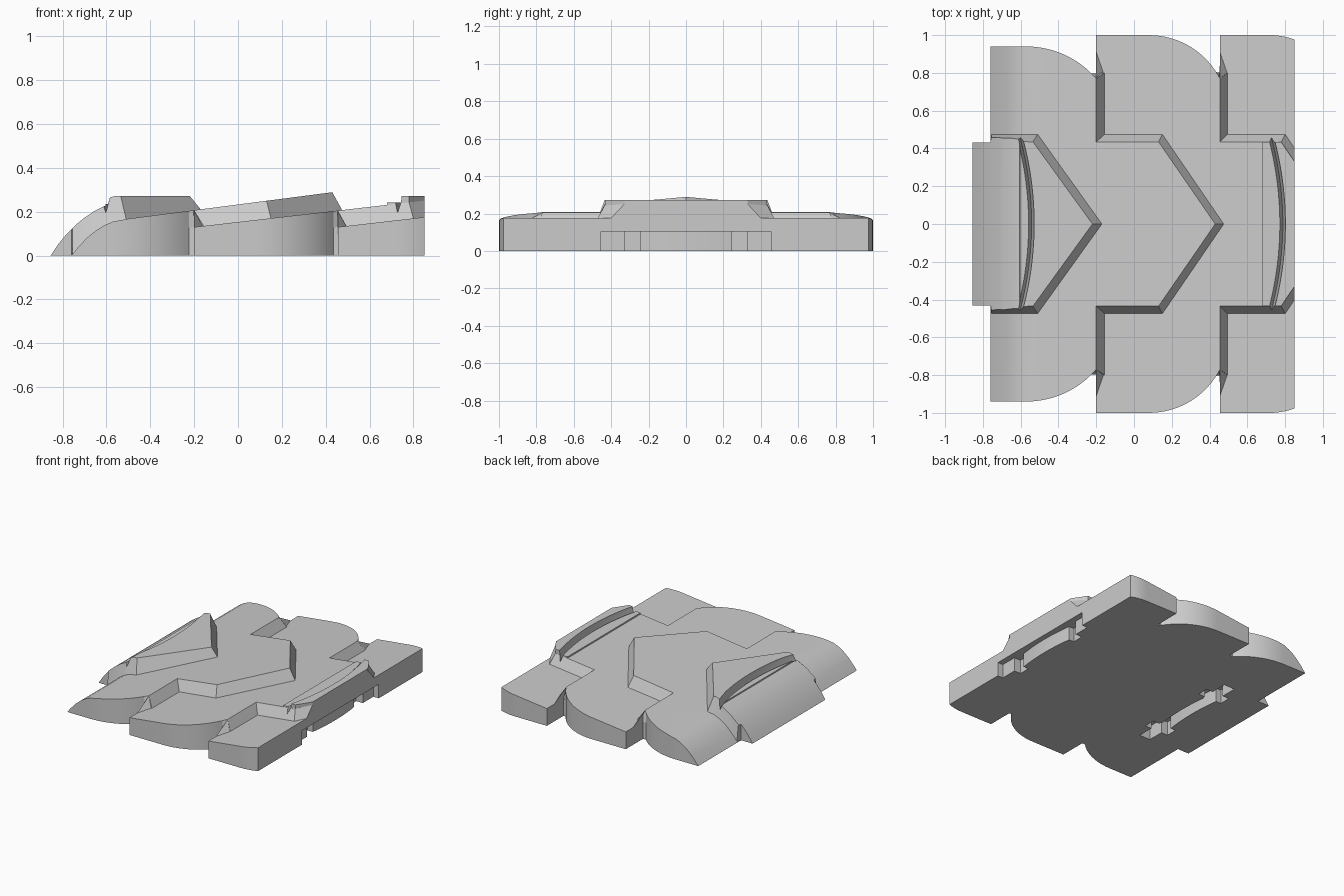
import bpy, bmesh, math

if "Cube" in bpy.data.objects:
    bpy.data.objects.remove(bpy.data.objects["Cube"])


def make(name, rings):
    """Closed solid skinned through equal-length rings of points."""
    bm = bmesh.new()
    vs = [[bm.verts.new(p) for p in r] for r in rings]
    n = len(vs[0])
    bm.faces.new(vs[0])
    bm.faces.new(vs[-1][::-1])
    for a, b in zip(vs, vs[1:]):
        for i in range(n):
            j = (i + 1) % n
            bm.faces.new((a[i], a[j], b[j], b[i]))
    bmesh.ops.recalc_face_normals(bm, faces=bm.faces)
    me = bpy.data.meshes.new(name)
    bm.to_mesh(me)
    bm.free()
    ob = bpy.data.objects.new(name, me)
    bpy.context.collection.objects.link(ob)
    return ob


def combine(ob, other, op):
    m = ob.modifiers.new("bool", 'BOOLEAN')
    m.operation, m.object, m.solver = op, other, 'EXACT'
    bpy.context.view_layer.update()
    dg = bpy.context.evaluated_depsgraph_get()
    me = bpy.data.meshes.new_from_object(ob.evaluated_get(dg))
    ob.modifiers.clear()
    ob.data = me
    bpy.data.objects.remove(other)


def layer(name, half, low, top):
    """Half outline of (x, y, x at foot, y at foot); sloped wall from low(x) to top(x)."""
    half = [p if len(p) == 4 else p + p for p in half]
    full = half + [(a, -b, c, -d) for a, b, c, d in half[::-1] if b > 1e-6]
    return make(name, [[(c, d, 0) for a, b, c, d in full],
                       [(c, d, low(c)) for a, b, c, d in full],
                       [(a, b, top(a)) for a, b, c, d in full]])


def clip(ob, prof):
    combine(ob, make("clip", [[(x, y, z) for x, z in prof] for y in (-1.2, 1.2)]), 'INTERSECT')


def arc(x, y, dx, drop, n=12):
    """Rounded wing corner, running from its far end back to the tangent point."""
    r = (dx * dx + drop * drop) / (2 * drop)
    a = math.asin(dx / r)
    return [(x + r * math.sin(a * i / n), y - r + r * math.cos(a * i / n))
            for i in range(n - 1, -1, -1)]


def plane(x0, z0, slope):
    return lambda x: z0 + slope * (x - x0)


top_a = plane(-.2, .207, .13)
top_b = plane(-.2, .13, .115)
top_c = plane(.455, .13, .115)
front_curve = [(-.76, 0), (-.73, .037), (-.69, .08), (-.65, .113), (-.61, .138), (-.57, .155), (-.5, .168)]


def low_nose(x):
    for (x0, z0), (x1, z1) in zip(front_curve, front_curve[1:]):
        if x < x1:
            return max(.004, z0 + (z1 - z0) * (x - x0) / (x1 - x0))
    return top_a(x)


# front wings with the middle chevron
body = layer("tread_plate", [
    (.43, 0, .475, 0), (.13, .435, .15, .475), (-.2, .435, -.155, .475),
    (-.2, .77, -.155, .8)] + arc(-.57, .94, .37, .17) + [(-.76, .94), (-.76, 0)],
    lambda x: min(top_b(x), top_a(x) - .02), top_a)
clip(body, [(-.79, -.04)] + front_curve + [(-.4, .22), (.6, .5), (.6, -.04)])

# nose with the front chevron
nose = layer("nose", [
    (-.22, 0, -.17, 0), (-.535, .435, -.51, .475), (-.61, .435, -.61, .475),
    (-.69, .435, -.69, .475), (-.755, .435, -.755, .475), (-.76, .432), (-.855, .432), (-.855, 0)],
    low_nose, lambda x: .272)
clip(nose, [(-.88, -.03), (-.855, 0), (-.82, .052), (-.78, .1), (-.74, .14), (-.7, .173), (-.66, .2),
            (-.62, .221), (-.605, .227), (-.6, .26), (-.55, .275), (-.52, .3), (0, .3), (0, -.03)])

# middle wings with the rear chevron
mid = layer("middle_wings", [
    (.85, 0), (.85, .33, .85, .4), (.78, .435, .8, .475), (.455, .435, .495, .475),
    (.455, .77, .495, .8)] + arc(.08, 1, .375, .23) + [(-.2, 1), (-.2, 0)],
    lambda x: max(.06, min(top_c(x), top_b(x) - .02)), top_b)

# rear wings
rear = layer("rear_wings", [(.85, 0), (.85, .976)] + arc(.72, 1, .13, .024, 5) + [(.455, 1), (.455, 0)],
             lambda x: .05, top_c)

# raised rear block
block = layer("rear_block", [(.85, 0), (.85, .33), (.78, .434), (.68, .434), (.68, 0)],
              lambda x: .12, lambda x: .272)

for part in (nose, mid, rear, block):
    combine(body, part, 'UNION')

# small tapered ends of the wing steps
for x, z in ((-.2, top_a(-.2)), (.455, top_b(.455))):
    for s in (1, -1):
        base = [(x - .002, s * .765), (x + .042, s * .798), (x - .0, s * .91)]
        spur = make("spur", [[(a, b, .1) for a, b in base],
                             [(a, b, .13) for a, b in base],
                             [(x - .002, s * .765, z - .001), (x + .002, s * .768, z - .002),
                              (x, s * .771, z - .002)]])
        combine(body, spur, 'UNION')

# curved grooves across the nose and the rear block
for x0, floor in ((-.545, .236), (.785, .242)):
    sec = [(.018, .32), (.016, .262), (.003, .195), (-.013, floor), (-.13, floor), (-.13, .32)]
    rings = []
    for i in range(25):
        y = -.46 + .92 * i / 24
        rings.append([(x0 + dx - .29 * y * y, y, z) for dx, z in sec])
    combine(body, make("groove_cutter", rings), 'DIFFERENCE')

# underside pockets: curved slot with a cross at each end
for x0 in (-.48, .85):
    n = 12
    ys = [-.29 + .58 * i / n for i in range(n + 1)]
    slot = [(x0 - .04 - .29 * y * y, y) for y in ys] + [(x0 + .05 - .29 * y * y, y) for y in ys[::-1]]
    outlines = [slot]
    for s in (1, -1):
        for xa, xb, ya, yb in ((-.1, .1, .245, .33), (-.045, .045, .22, .455)):
            outlines.append([(x0 + xa, s * ya), (x0 + xb, s * ya), (x0 + xb, s * yb), (x0 + xa, s * yb)])
    for o in outlines:
        combine(body, make("pocket_cutter", [[(x, y, z) for x, y in o] for z in (-.05, .105)]), 'DIFFERENCE')

bpy.context.view_layer.objects.active = body
body.select_set(True)
bpy.ops.object.shade_smooth_by_angle(angle=math.radians(15))
